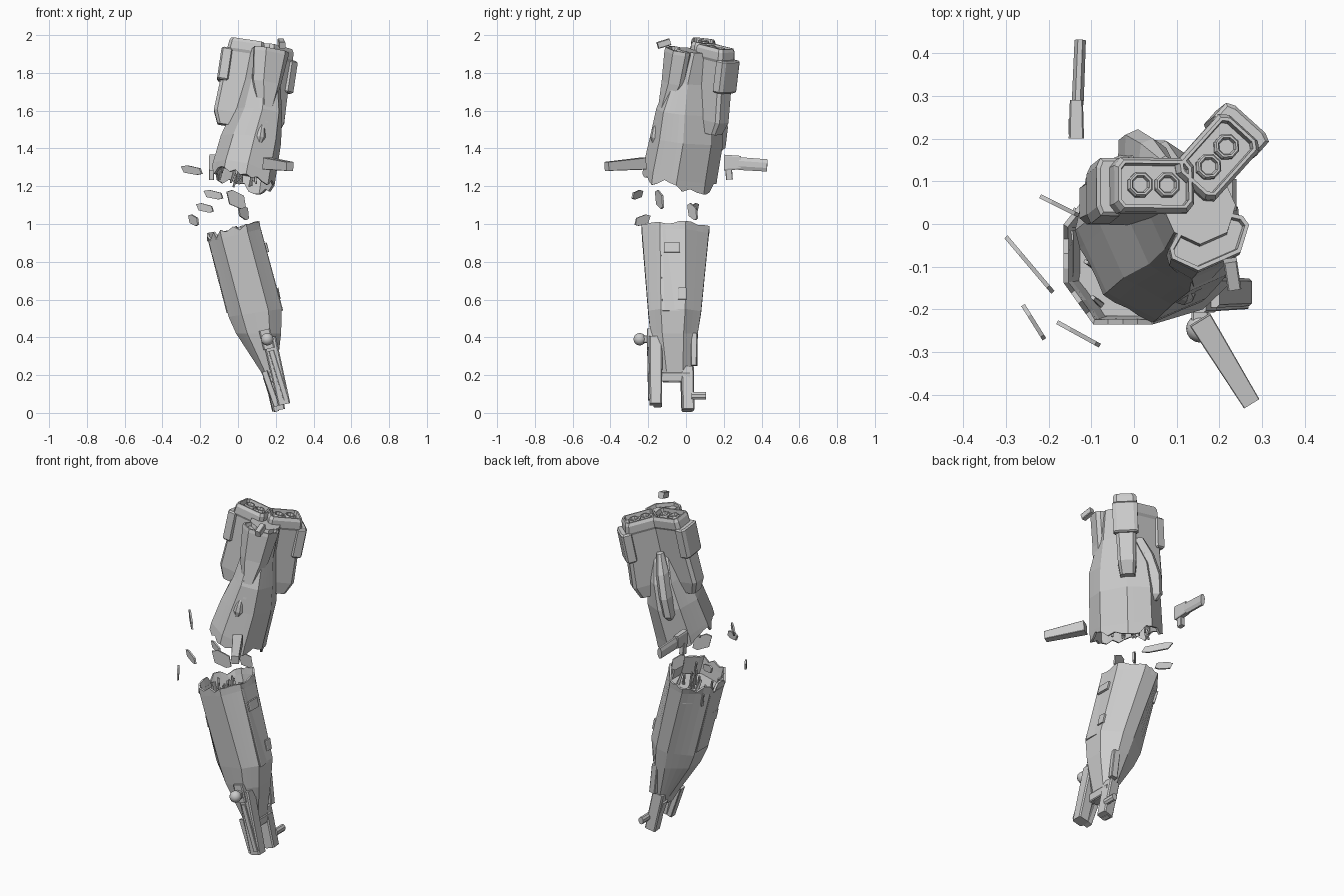
import bpy, bmesh, math, random
from mathutils import Vector, Matrix

if "Cube" in bpy.data.objects:
    bpy.data.objects.remove(bpy.data.objects["Cube"])

random.seed(4)
I = Matrix.Identity(4)

# local frame of the tilted stern half (z runs along the ship axis)
W = Vector((.15, .12, 1)).normalized()
U = (Matrix.Translation((.03, -.01, 1.2))
     @ Vector((0, 0, 1)).rotation_difference(W).to_matrix().to_4x4()
     @ Matrix.Rotation(math.radians(24), 4, 'Z'))


def oct_ring(x0, x1, y0, y1, z, front=(.28, .72), back=(.28, .72), side=(.28, .72), tilt=0):
    """Eight-sided section: a box outline with cut corners, optionally tilted along x."""
    X = lambda f: x0 + (x1 - x0) * f
    Y = lambda f: y0 + (y1 - y0) * f
    pts = [(X(front[0]), y0), (X(front[1]), y0), (x1, Y(side[0])), (x1, Y(side[1])),
           (X(back[1]), y1), (X(back[0]), y1), (x0, Y(side[1])), (x0, Y(side[0]))]
    return [Vector((x, y, z + tilt * (x - (x0 + x1) / 2))) for x, y in pts]


def split_ring(ring, k):
    n = len(ring)
    return [ring[i].lerp(ring[(i + 1) % n], j / k) for i in range(n) for j in range(k)]


def loft(name, rings, M=I, cap0=True, cap1=True, recess=None, wall=0):
    bm = bmesh.new()
    vs = [[bm.verts.new(M @ Vector(p)) for p in r] for r in rings]
    n = len(vs[0])
    for a, b in zip(vs, vs[1:]):
        for i in range(n):
            bm.faces.new((a[i], a[(i + 1) % n], b[(i + 1) % n], b[i]))
    if cap0:
        bm.faces.new(vs[0][::-1])
    top = bm.faces.new(vs[-1]) if cap1 else None
    bmesh.ops.recalc_face_normals(bm, faces=bm.faces[:])
    if recess:  # rimmed, sunken end face
        top.normal_update()
        nrm = top.normal.copy()
        bmesh.ops.inset_region(bm, faces=[top], thickness=recess[0])
        bmesh.ops.inset_region(bm, faces=[top], thickness=.003)
        bmesh.ops.translate(bm, verts=top.verts[:], vec=-nrm * recess[1])
    me = bpy.data.meshes.new(name)
    bm.to_mesh(me)
    bm.free()
    ob = bpy.data.objects.new(name, me)
    bpy.context.collection.objects.link(ob)
    if wall:
        m = ob.modifiers.new("wall", 'SOLIDIFY')
        m.thickness, m.offset = wall, -1
    return ob


def box(name, x, y, z, M=I, cut=.2, chamfer=.008):
    c, f = chamfer, (cut, 1 - cut)
    r = lambda d, h: oct_ring(x[0] + d, x[1] - d, y[0] + d, y[1] - d, h, f, f, f)
    return loft(name, [r(c, z[0]), r(0, z[0] + c), r(0, z[1] - c), r(c, z[1])], M)


def beam(name, p0, p1, a, b, taper=1, M=I, cut=.1):
    """Bar from p0 to p1 with half-width a and half-height b."""
    p0, p1 = M @ Vector(p0), M @ Vector(p1)
    d = p1 - p0
    T = Matrix.Translation(p0) @ d.to_track_quat('Z', 'Y').to_matrix().to_4x4()
    f = (cut, 1 - cut)
    rings = [oct_ring(-a * k, a * k, -b * k, b * k, h, f, f, f) for k, h in ((1, 0), (taper, d.length))]
    return loft(name, rings, T)


def shard(name, p0, p1, z, th=.01):
    """Thin torn plate standing between two plan points."""
    p0, p1 = Vector((*p0, 0)), Vector((*p1, 0))
    nrm = (p1 - p0).normalized().cross(Vector((0, 0, 1))) * th / 2
    uv = [(0, .9), (.15, .25), (.75, 0), (1, .1), (.9, .7), (.3, 1)]
    pts = [p0.lerp(p1, u) + Vector((0, 0, z[0] + (z[1] - z[0]) * v)) for u, v in uv]
    return loft(name, [[p - nrm for p in pts], [p + nrm for p in pts]])


def level(ring, lo=0, hi=0):
    """Turn a stern section level with the ground and tear it."""
    return [p + Vector((0, 0, -.186 * -p.x + .05 * p.y + random.uniform(lo, hi))) * 1 for p in ring]


# ---- stern half: hollow hull with torn lower rim
S = [split_ring(oct_ring(*r), 4) for r in
     ((-.17, .13, -.21, .165, .07), (-.145, .135, -.20, .17, .25),
      (-.105, .115, -.195, .15, .40), (-.085, .085, -.15, .07, .56), (-.08, .08, -.12, .06, .73))]
# shear against the axis tilt so that the rim lies level
flat = lambda ring, lo=0, hi=0: [p + Vector((0, 0, -.186 * p.x - .05 * p.y + random.uniform(lo, hi))) for p in ring]
torn = flat(split_ring(oct_ring(-.172, .13, -.21, .165, .02), 4), -.02, .035)
S[0] = flat(S[0])
loft("stern_hull", [torn] + S, U, cap0=False, wall=.012)
loft("stern_bulkhead", [flat(oct_ring(-.155, .115, -.195, .15, z)) for z in (.09, .10)], U)
for i in range(14):
    a, r = random.uniform(0, 6.28), random.uniform(.03, .13)
    x, y = r * math.cos(a) - .015, r * math.sin(a) - .02
    z = -.186 * x - .05 * y
    beam("stern_broken_strut", (x, y, .10 + z), (x + random.uniform(-.02, .02), y, random.uniform(.0, .04) + z),
         .006, .008, .6, U)

# ---- twin engine pods in a V, with nozzles and side armour
for side, label in ((-1, "left"), (1, "right")):
    P = (U @ Matrix.Translation((side * .083, .05, 0)) @ Matrix.Rotation(side * math.radians(24), 4, 'Z')
         @ Matrix.Scale(side, 4, (1, 0, 0)))
    f = (.08, .92)
    pod = [(-.09, .09, .04, .31), (-.10, .12, .05, .38), (-.095, .10, .057, .70),
           (-.095, .098, .064, .715), (-.095, .093, .064, .755), (-.088, .086, .056, .772)]
    loft(label + "_engine_pod", [oct_ring(a, b, -t, t, z, f, f, (.15, .85)) for a, b, t, z in pod],
         P, recess=(.008, .025))
    for k in (-.032, .032):
        loft(label + "_nozzle", [[(k + r * math.cos((j + .5) * math.pi / 4), r * math.sin((j + .5) * math.pi / 4), z)
                                  for j in range(8)]
                                 for r, z in ((.031, .74), (.031, .762), (.027, .768), (.022, .768), (.018, .755))], P)
    box(label + "_pod_armour", (.065, .128), (-.068, .068), (.54, .715), P, .15)

# ---- ventral fin block with hollow top
def fin_ring(w, t0, t1, z):
    m = t0 + (t1 - t0) * .42
    return [(x - .01, y, z) for x, y in
            ((-w * .55, t0), (w * .55, t0), (w, m), (w * .95, m + .025), (w * .35, t1),
             (-w * .35, t1), (-w * .95, m + .025), (-w, m))]

loft("ventral_fin", [fin_ring(.015, -.198, -.14, .33), fin_ring(.08, -.178, -.06, .55),
                     fin_ring(.10, -.178, -.05, .71), fin_ring(.10, -.175, -.055, .73)],
     U, recess=(.01, .02))

# ---- spine between the pods and small fairings
loft("dorsal_spine", [oct_ring(-w, w, .05, t, z) for w, t, z in
                      ((.022, .175, .19), (.037, .205, .22), (.037, .205, .33), (.035, .165, .46), (.018, .11, .56))], U)
loft("ventral_fairing", [oct_ring(-.03 - w, -.03 + w, -.19 - w * .9, -.17, z) for w, z in
                         ((.006, .20), (.025, .25), (.02, .29), (.004, .33))], U)

# ---- bow half: hollow faceted hull tapering to the nose
sec = lambda x0, x1, y0, y1, z, tilt, back, side: split_ring(
    oct_ring(x0, x1, y0, y1, z, (.25, .75), back, side, tilt), 4)
bow = [sec(-.155, .12, -.233, .12, .94, .25, (.36, .66), (.27, .65)),
       sec(-.05, .232, -.20, .08, .53, .15, (.42, .68), (.24, .70)),
       sec(-.01, .228, -.188, .062, .42, 0, (.45, .72), (.25, .70)),
       sec(.12, .205, -.155, .03, .22, 0, (.4, .7), (.28, .75)),
       sec(.15, .20, -.12, -.01, .16, 0, (.3, .7), (.28, .72))]
rim = sec(-.165, .113, -.235, .125, .972, .25, (.36, .66), (.27, .65))
rim = [p + Vector((0, 0, random.uniform(-.03, .015) if p.x < .03 else random.uniform(-.006, .012))) for p in rim]
loft("bow_hull", ([rim] + bow)[::-1], cap1=False, wall=.012)
loft("bow_bulkhead", [sec(-.14, .115, -.215, .10, z, .25, (.36, .66), (.27, .65)) for z in (.87, .88)])
for i in range(14):
    x, y = random.uniform(-.12, .08), random.uniform(-.19, .06)
    beam("bow_broken_strut", (x, y, .87 + .25 * x),
         (x - .02, y + random.uniform(-.02, .02), random.uniform(.94, .99) + .25 * x), .007, .009, .6)

# ---- panels on the bow flanks
beam("right_flank_plate", (.108, -.085, .98), (.228, -.075, .54), .05, .008)
beam("right_flank_hatch", (.142, -.075, .90), (.155, -.075, .85), .042, .01)
beam("right_flank_notch", (.20, -.02, .66), (.212, -.02, .60), .022, .014)
beam("left_flank_strip", (-.15, -.07, .91), (-.052, -.07, .53), .055, .008)
beam("left_flank_hatch", (-.11, -.11, .76), (-.095, -.11, .70), .03, .01)

# ---- nose prongs, sensor ball, gun stub
beam("front_prong", (.165, -.16, .40), (.245, -.16, .045), .036, .036, .9)
beam("front_prong_rail", (.175, -.195, .33), (.255, -.19, .07), .01, .014)
beam("front_prong_bracket", (.14, -.185, .44), (.165, -.185, .34), .022, .03)
beam("front_prong_step", (.14, -.15, .22), (.205, -.15, .035), .022, .016)
beam("rear_prong", (.165, .005, .24), (.215, .01, .015), .034, .034, .95)
beam("rear_prong_plate", (.145, .0, .19), (.205, .005, .008), .024, .012)
beam("rear_blade", (.165, .045, .42), (.185, .043, .25), .016, .02)
beam("nose_link", (.19, -.15, .19), (.19, .02, .19), .02, .025)
beam("gun_stub", (.225, .03, .09), (.225, .105, .09), .015, .02, cut=.29)
beam("ball_mount", (.155, -.16, .39), (.155, -.235, .39), .02, .02)
bpy.ops.mesh.primitive_uv_sphere_add(segments=16, ring_count=8, radius=.033, location=(.155, -.245, .39))
bpy.context.object.name = "sensor_ball"
bpy.ops.object.shade_smooth_by_angle()

# ---- floating wreckage
beam("drifting_blade", (.155, -.225, 1.32), (.275, -.42, 1.305), .028, .032, .75, cut=.04)
beam("drifting_gun_body", (-.135, .20, 1.325), (-.135, .29, 1.325), .018, .042, .85)
beam("drifting_gun_barrel", (-.132, .28, 1.32), (-.126, .43, 1.31), .014, .034, .95, cut=.29)
beam("drifting_gun_mount", (-.14, .225, 1.30), (-.14, .23, 1.235), .014, .018)
beam("drifting_chip", (.235, -.15, 1.945), (.225, -.085, 1.965), .016, .018)
for p0, p1, z in (((-.30, -.03), (-.19, -.16), (1.26, 1.31)), ((-.18, -.23), (-.08, -.285), (1.13, 1.18)),
                  ((-.22, .065), (-.13, .02), (1.06, 1.11)), ((-.06, -.16), (.04, -.12), (1.08, 1.18)),
                  ((0, .01), (.055, .06), (1.02, 1.11)), ((-.26, -.19), (-.21, -.27), (.99, 1.05))):
    shard("hull_shard", p0, p1, z)
